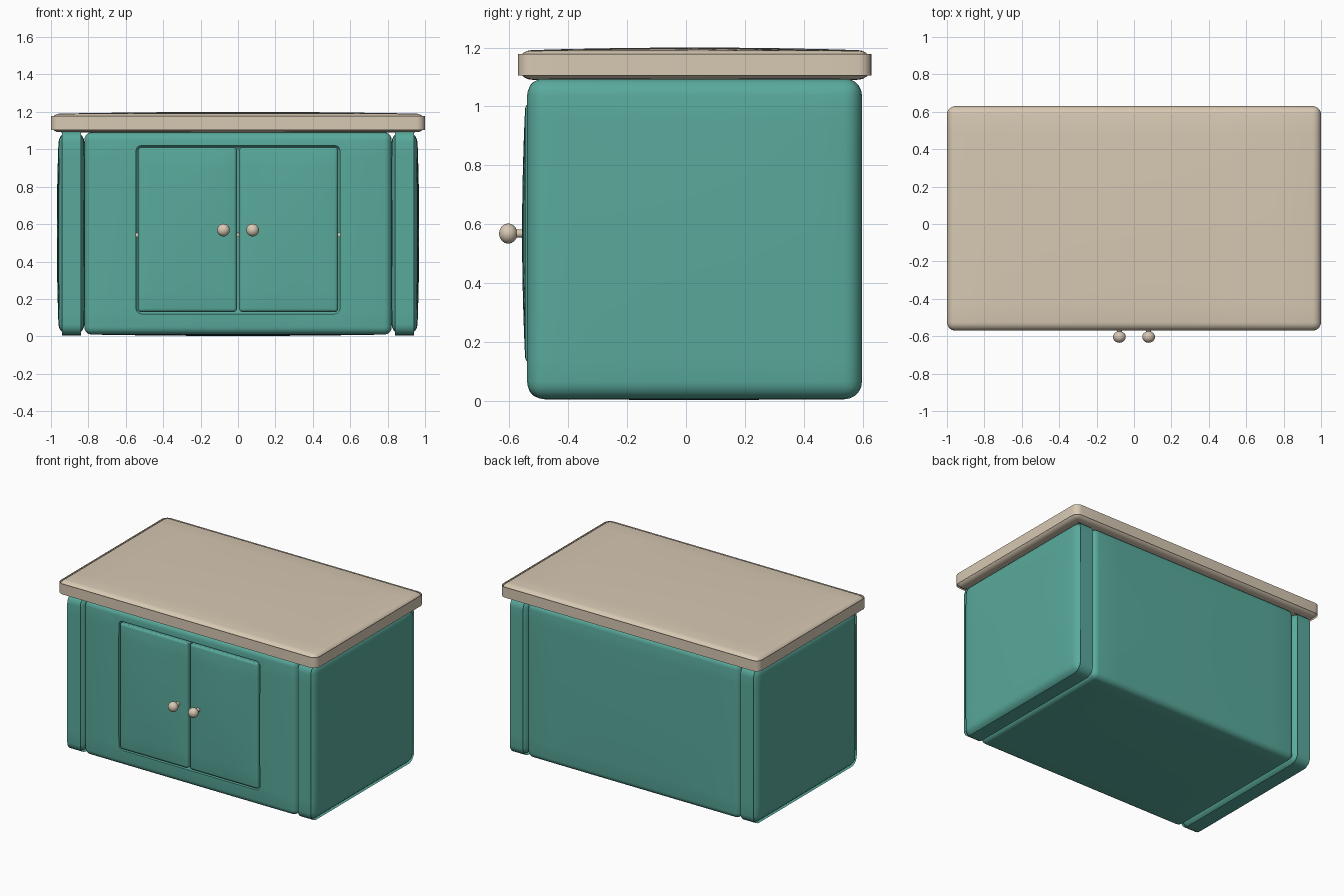
import bpy, bmesh, math
from mathutils import Matrix

if "Cube" in bpy.data.objects:
    bpy.data.objects.remove(bpy.data.objects["Cube"])


def material(name, color):
    m = bpy.data.materials.new(name)
    m.diffuse_color = color
    m.use_nodes = True
    m.node_tree.nodes["Principled BSDF"].inputs["Base Color"].default_value = m.diffuse_color
    return m


GREEN = material("green_paint", (0.10, 0.40, 0.33, 1))
WOOD = material("pale_wood", (0.68, 0.58, 0.45, 1))


def add_object(name, bm, mat):
    me = bpy.data.meshes.new(name)
    bm.to_mesh(me)
    bm.free()
    ob = bpy.data.objects.new(name, me)
    bpy.context.collection.objects.link(ob)
    me.materials.append(mat)
    return ob


def finish(ob):
    # apply modifiers, then smooth-shade
    bpy.ops.object.select_all(action='DESELECT')
    ob.select_set(True)
    bpy.context.view_layer.objects.active = ob
    for mod in list(ob.modifiers):
        bpy.ops.object.modifier_apply(modifier=mod.name)
    bpy.ops.object.shade_smooth_by_angle(angle=math.radians(40))


def cushion_box(name, x, y, z, r, mat, bulge=(0, 0, 0), cuts=7):
    """Rounded box between the x, y, z ranges, faces swelling by bulge."""
    lo, hi = (x[0], y[0], z[0]), (x[1], y[1], z[1])
    bm = bmesh.new()
    bmesh.ops.create_cube(bm, size=2)
    bmesh.ops.subdivide_edges(bm, edges=bm.edges[:], cuts=cuts, use_grid_fill=True)
    for v in bm.verts:
        u = v.co.copy()
        for i in range(3):
            p = (lo[i] + hi[i]) / 2 + u[i] * (hi[i] - lo[i]) / 2
            if abs(u[i]) > 0.999:
                j, k = (i + 1) % 3, (i + 2) % 3
                p += u[i] * bulge[i] * (1 - u[j] ** 2) * (1 - u[k] ** 2)
            v.co[i] = p
    ob = add_object(name, bm, mat)
    b = ob.modifiers.new("round", 'BEVEL')
    b.width, b.segments = r, 5
    b.limit_method, b.angle_limit = 'ANGLE', math.radians(40)
    b.use_clamp_overlap = False
    finish(ob)
    return ob


# worktop with a gentle crown
cushion_box("worktop", (-1, 1), (-0.57, 0.63), (1.092, 1.19), 0.044, WOOD, (0, 0, 0.01))

# cabinet body, hollowed behind the doors
body = cushion_box("body", (-0.822, 0.822), (-0.535, 0.59), (0.01, 1.09), 0.04, GREEN,
                   (0, 0.008, 0.008))
cutter = cushion_box("opening_cutter", (-0.545, 0.545), (-0.8, 0.45), (0.12, 1.02), 0.03, GREEN)
cutter.hide_render = True
mod = body.modifiers.new("opening", 'BOOLEAN')
mod.operation, mod.object, mod.solver = 'DIFFERENCE', cutter, 'EXACT'
finish(body)
bpy.data.objects.remove(cutter)

# inner shelf
cushion_box("shelf", (-0.55, 0.55), (-0.47, 0.455), (0.53, 0.555), 0.005, WOOD, cuts=1)

for s, side in ((-1, "left"), (1, "right")):
    def span(a, b):
        return tuple(sorted((s * a, s * b)))

    # end panel
    cushion_box(side + "_end_panel", span(0.823, 0.958), (-0.54, 0.598), (0.005, 1.096), 0.06,
                GREEN, (0.011, 0, 0))
    # door
    cushion_box(side + "_door", span(0.006, 0.535), (-0.546, -0.49), (0.13, 1.01), 0.018,
                GREEN, (0, 0.011, 0))
    # knob: flattened ball on a stem
    bm = bmesh.new()
    axis = Matrix.Rotation(math.pi / 2, 4, 'X')
    bmesh.ops.create_uvsphere(bm, u_segments=24, v_segments=14, radius=1,
                              matrix=Matrix.Translation((s * 0.078, -0.604, 0.568)) @ axis
                              @ Matrix.Diagonal((0.034, 0.034, 0.031, 1)))
    bmesh.ops.create_cone(bm, cap_ends=True, segments=20, radius1=0.015, radius2=0.013, depth=0.05,
                          matrix=Matrix.Translation((s * 0.078, -0.565, 0.568)) @ axis)
    finish(add_object(side + "_knob", bm, WOOD))
